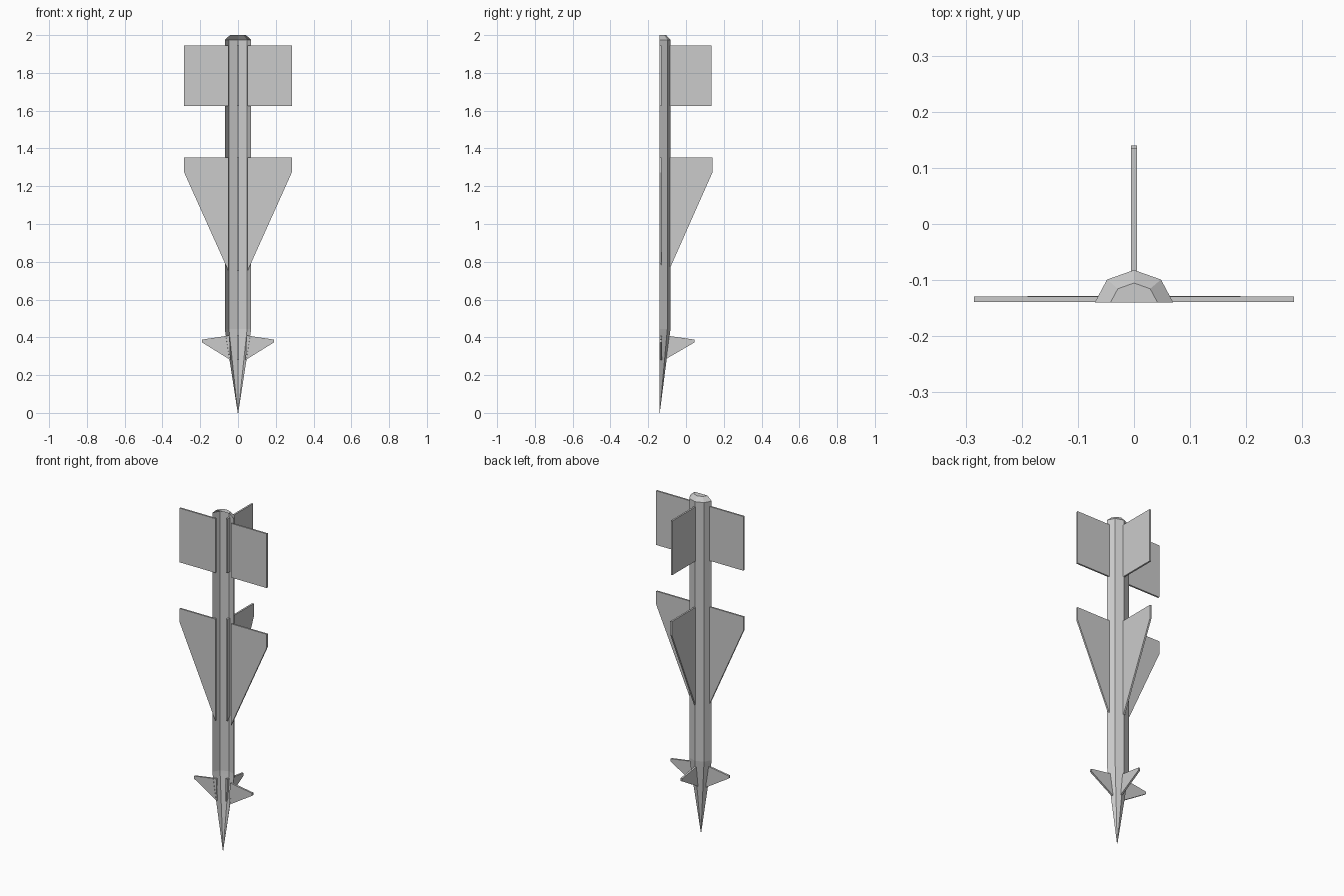
import bpy, bmesh

if "Cube" in bpy.data.objects:
    bpy.data.objects.remove(bpy.data.objects["Cube"])

BASE_Y = -0.14   # plane of the open, flat side

# Half-octagon section (x, y offset), scaled per station
SECTION = [(-0.07, 0.0), (-0.048, 0.041), (0.0, 0.058), (0.048, 0.041), (0.07, 0.0)]


def finish(name, bm):
    mesh = bpy.data.meshes.new(name)
    bm.to_mesh(mesh)
    bm.free()
    obj = bpy.data.objects.new(name, mesh)
    bpy.context.collection.objects.link(obj)
    return obj


def make_body(name, stations):
    """Open half shell lofted through (z, scale) stations, with a closed tail."""
    bm = bmesh.new()
    rings = [[bm.verts.new((x * s, BASE_Y + y * s, z)) for x, y in SECTION]
             for z, s in stations]
    for low, high in zip(rings, rings[1:]):
        for i in range(len(SECTION) - 1):
            bm.faces.new((low[i + 1], low[i], high[i], high[i + 1]))
    bm.faces.new(rings[-1][::-1])
    return finish(name, bm)


def make_fin(name, profile, place, thickness):
    """Flat plate: profile of (radius, z); place maps (r, t, z) to a point."""
    bm = bmesh.new()
    a = [bm.verts.new(place(r, 0.0, z)) for r, z in profile]
    b = [bm.verts.new(place(r, thickness, z)) for r, z in profile]
    bm.faces.new(a)
    bm.faces.new(b[::-1])
    for i in range(len(a)):
        j = (i + 1) % len(a)
        bm.faces.new((a[j], a[i], b[i], b[j]))
    bmesh.ops.recalc_face_normals(bm, faces=bm.faces)
    return finish(name, bm)


# Nose, tube and chamfered tail
make_body("body", [(0.0, 0.02), (0.43, 0.97), (0.445, 1.0), (1.975, 1.0), (2.0, 0.6)])

# Fin sets: side profile, upright profile, thickness
FINS = {
    "tail_fin": ([(0.05, 1.625), (0.285, 1.625), (0.285, 1.945), (0.05, 1.945)],
                 [(0.035, 1.625), (0.275, 1.625), (0.275, 1.945), (0.035, 1.945)], 0.010),
    "wing": ([(0.05, 0.75), (0.285, 1.273), (0.285, 1.352), (0.05, 1.352)],
             [(0.035, 0.75), (0.06, 0.777), (0.28, 1.273), (0.28, 1.352), (0.035, 1.352)], 0.010),
    "nose_fin": ([(0.04, 0.28), (0.19, 0.373), (0.19, 0.388), (0.045, 0.41)],
                 [(0.025, 0.28), (0.185, 0.373), (0.185, 0.388), (0.03, 0.41)], 0.011),
}

for name, (side, upright, t) in FINS.items():
    for label, sign in (("left", -1), ("right", 1)):
        make_fin(f"{label}_{name}", side,
                 lambda r, d, z, s=sign: (s * r, BASE_Y + 0.001 + d, z), t)
    make_fin(f"upright_{name}", upright,
             lambda r, d, z, h=t / 2: (d - h, BASE_Y + r, z), t)
